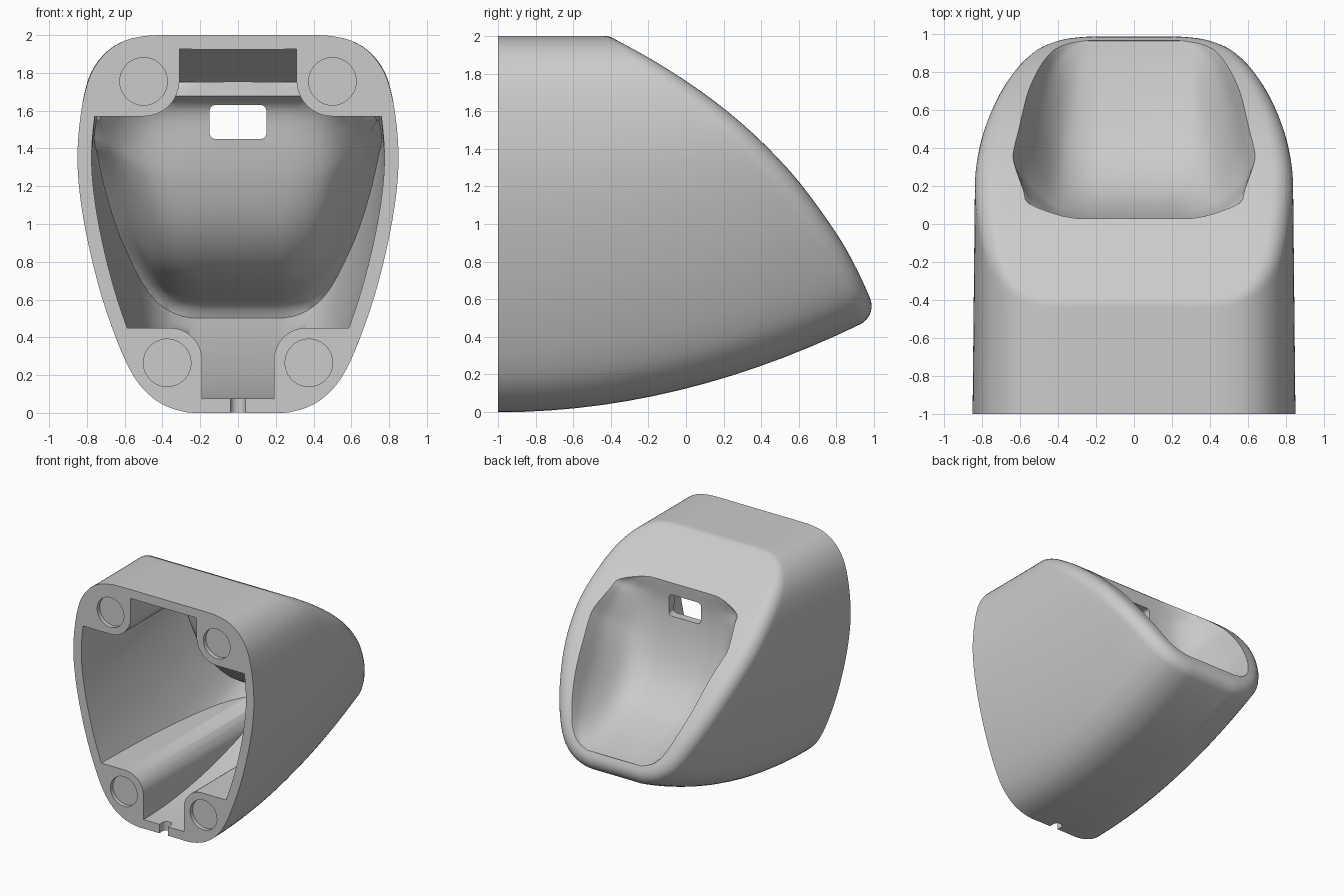
import bpy, bmesh, math
from mathutils import Vector

cube = bpy.data.objects.get("Cube")
if cube:
    bpy.data.objects.remove(cube)

WALL = 0.075

plastic = bpy.data.materials.new("light_grey_plastic")
plastic.use_nodes = True
GREY = (0.6, 0.6, 0.6, 1)
plastic.diffuse_color = GREY
plastic.node_tree.nodes["Principled BSDF"].inputs["Base Color"].default_value = GREY


# ---------- curve helpers ----------
def smooth(points, k):
    """Smooth curve through the points, k samples per span."""
    p = [Vector(q) for q in points]
    p = [2 * p[0] - p[1]] + p + [2 * p[-1] - p[-2]]
    out = []
    for a, b, c, d in zip(p, p[1:], p[2:], p[3:]):
        for j in range(k):
            t = j / k
            out.append(0.5 * (2 * b + (c - a) * t + (2 * a - 5 * b + 4 * c - d) * t * t
                              + (3 * b - a - 3 * c + d) * t ** 3))
    return out + [p[-2]]


class Path:
    """Polyline that can be evaluated by arc length."""
    def __init__(self, pts):
        self.pts, self.len = pts, [0]
        for a, b in zip(pts, pts[1:]):
            self.len.append(self.len[-1] + (b - a).length)
        self.total = self.len[-1]

    def at(self, v):
        i = 0
        while i < len(self.pts) - 2 and self.len[i + 1] < v:
            i += 1
        f = (v - self.len[i]) / (self.len[i + 1] - self.len[i])
        return self.pts[i].lerp(self.pts[i + 1], f)

    def solve(self, test):
        lo, hi = 0, self.total
        for _ in range(40):
            mid = (lo + hi) / 2
            lo, hi = (mid, hi) if test(self.at(mid)) else (lo, mid)
        return lo


def tangents(p):
    n = len(p) - 1
    return [(p[min(i + 1, n)] - p[max(i - 1, 0)]).normalized() for i in range(n + 1)]


# ---------- mesh helpers ----------
def loft(name, rings, caps):
    """Closed solid through the rings, with the given faces closing its ends."""
    n = len(rings[0])
    faces = [(k * n + i, k * n + (i + 1) % n, (k + 1) * n + (i + 1) % n, (k + 1) * n + i)
             for k in range(len(rings) - 1) for i in range(n)]
    mesh = bpy.data.meshes.new(name)
    mesh.from_pydata([tuple(v) for r in rings for v in r], [], faces + caps)
    bm = bmesh.new()
    bm.from_mesh(mesh)
    bmesh.ops.remove_doubles(bm, verts=bm.verts, dist=0.0002)
    if bm.calc_volume(signed=True) < 0:
        bmesh.ops.reverse_faces(bm, faces=bm.faces)
    bm.to_mesh(mesh)
    bm.free()
    ob = bpy.data.objects.new(name, mesh)
    bpy.context.scene.collection.objects.link(ob)
    return ob


def prism(name, outline, axis, lo, hi):
    """Outline extruded along y or z."""
    place = (lambda a, b, d: (a, d, b)) if axis == "y" else (lambda a, b, d: (a, b, d))
    n = len(outline)
    return loft(name, [[place(a, b, d) for a, b in outline] for d in (lo, hi)],
                [tuple(range(n - 1, -1, -1)), tuple(range(n, 2 * n))])


def subtract(ob, cutter):
    cutter.hide_render = True
    mod = ob.modifiers.new("cut", 'BOOLEAN')
    mod.operation, mod.object = 'DIFFERENCE', cutter
    for solver in ('EXACT', 'MANIFOLD', 'FLOAT'):
        mod.solver = solver
        bpy.context.view_layer.update()
        graph = bpy.context.evaluated_depsgraph_get()
        mesh = bpy.data.meshes.new_from_object(ob.evaluated_get(graph), depsgraph=graph)
        if len(mesh.polygons):
            ob.data = mesh
            break
    ob.modifiers.clear()
    bpy.data.objects.remove(cutter)


def arc(cx, cz, r, a0, a1, n):
    return [(cx + r * math.cos(math.radians(a0 + (a1 - a0) * i / n)),
             cz + r * math.sin(math.radians(a0 + (a1 - a0) * i / n))) for i in range(n + 1)]


# ---------- defining curves ----------
HALF = smooth([(0, 0), (.14, 0), (.27, .003), (.4, .045), (.5, .125), (.57, .225), (.64, .38),
               (.72, .61), (.785, .86), (.83, 1.1), (.85, 1.32), (.84, 1.52), (.81, 1.7),
               (.765, 1.82), (.69, 1.915), (.6, 1.97), (.5, 1.994), (.4, 2), (.2, 2), (0, 2)], 3)
SLOPE = smooth([(-.6, 2.11), (-.41, 2), (-.2, 1.885), (0, 1.76), (.2, 1.615), (.4, 1.44),
                (.6, 1.225), (.8, .95), (.9, .775), (.97, .625), (1.04, .45), (1.1, .28)], 6)


def wall_point(x, s, y):
    """Wall sweeps back along a rising arc, fading out toward the top."""
    rise = .126 * (y + 1) ** 2 * (1 - (s / 2) ** 3)
    return Vector((x * (1 - .012 * (y + 1)), y, s + rise))


def body(name, inset, radius, y0):
    """Swept wall cut by the curved slope, with a rounded edge between them."""
    half = [p + inset * Vector((-t.y, t.x)) for p, t in zip(HALF, tangents(HALF))]
    half[0].x = half[-1].x = 0
    slope = Path([p + inset * Vector((t.y, -t.x)) for p, t in zip(SLOPE, tangents(SLOPE))])
    cut_v = [slope.solve(lambda q: wall_point(x, s, q.x).z < q.y) for x, s in half]
    corner = [wall_point(x, s, slope.at(v).x) for (x, s), v in zip(half, cut_v)]
    flat = [Vector((c.x, v)) for c, v in zip(corner, cut_v)]
    edge3, edge2 = tangents(corner), tangents(flat)
    middle = (max(cut_v) + min(cut_v)) / 2
    columns = []
    for i, (x, s) in enumerate(half):
        c, v = corner[i], cut_v[i]
        run = (c - wall_point(x, s, c.y - .02)).normalized()
        down = (slope.at(v + .02) - slope.at(v - .02)).normalized()
        out = run.cross(edge3[i])
        spread = max(out.length, .3)
        bend = out.angle(Vector((0, -down.y, down.x)))
        back = radius * math.tan(bend / 2)
        y_end = c.y - back / spread * run.y
        col = [wall_point(x, s, y0 + (y_end - y0) * k / 14) for k in range(15)]
        start = col[-1]
        inner = flat[i] + back * Vector((edge2[i].y, -edge2[i].x))
        if x == 0:
            inner.x = 0
        q = slope.at(inner.y)
        land, w = Vector((inner.x, q.x, q.y)), math.cos(bend / 2)
        for k in range(1, 8):
            t = k / 7
            a, b, d = (1 - t) ** 2, 2 * t * (1 - t) * w, t * t
            col.append((start * a + c * b + land * d) / (a + b + d))
        for k in range(1, 11):
            f = 1 - k / 10
            q = slope.at(middle + (inner.y - middle) * f)
            col.append(Vector((inner.x * f, q.x, q.y)))
        columns.append(col)
    rings = [list(r) + [Vector((-p.x, p.y, p.z)) for p in r[-2:0:-1]] for r in zip(*columns)]
    return loft(name, rings, [tuple(range(len(rings[0]) - 1, -1, -1))])


def bowl(name, grow, fillet):
    """Scooped pocket: U sections down the slope, flaring by the fillet radius at the shell."""
    slope = Path(SLOPE)
    rows = smooth([(.03, .3), (.05, .4), (.11, .55), (.18, .577), (.33, .628), (.4, .625), (.5, .6),
                   (.6, .577), (.7, .55), (.8, .505), (.87, .46), (.92, .41), (.95, .34),
                   (.965, .25)], 3)
    vs = [slope.solve(lambda q: q.x < y) for y, _ in rows]
    first, last = slope.at(vs[0]), slope.at(vs[-1])
    floor = Path(smooth([first, (.018, 1.5), (.07, 1.22), (.17, .99), (.35, .81), (.6, .71),
                         (.84, .655), last], 6))
    section = smooth([(1, 0), (.9, .42), (.7, .82), (.47, .97), (.24, .995), (0, 1)], 4)
    rings = []
    for (y, w), v in zip(rows, vs):
        f = (v - vs[0]) / (vs[-1] - vs[0]) * floor.total
        top, low = slope.at(v), floor.at(f)
        t = (floor.at(f + .01) - floor.at(f - .01)).normalized()
        d = slope.at(v + .01) - slope.at(v - .01)
        lid = top + .2 * Vector((-d.y, d.x)).normalized()
        side = [(w + grow + fillet, lid.x, lid.y)]
        for a, b in section:
            p = top.lerp(low, b)
            depth = min((p - q).length for q in slope.pts) - WALL
            rest = fillet - max(0, min(fillet, depth))
            g = grow + fillet - math.sqrt(fillet ** 2 - rest ** 2)
            p = p + g * b * Vector((t.y, -t.x))
            side.append(((w + g) * a, p.x, p.y))
        rings.append(side + [(-x, yy, z) for x, yy, z in side[-2::-1]])
    # ends closed by strips between mirrored points
    n, end = len(rings[0]), (len(rings) - 1) * len(rings[0])
    strips = [tuple(dict.fromkeys((i, i + 1, n - 2 - i, n - 1 - i))) for i in range(n // 2)]
    caps = [s[::-1] for s in strips] + [tuple(end + i for i in s) for s in strips]
    return loft(name, rings, caps)


# ---------- hollow interior, leaving four mounting ridges and the pocket wall ----------
cavity = body("cavity", WALL, .05, -1.1)
for sx in (1, -1):
    upper = [(1, 2.2), (.31, 2.2)] + arc(.5, 1.76, .19, 180, 270, 10) + [(1, 1.57)]
    lower = [(1, -.2), (.19, -.2)] + arc(.36, .28, .17, 180, 90, 10) + [(1, .45)]
    for outline in (upper, lower):
        subtract(cavity, prism("ridge", [(sx * x, z) for x, z in outline], "y", -1.3, 1.3))
subtract(cavity, bowl("pocket_wall", WALL, .12))

# ---------- housing ----------
housing = body("housing", 0, .11, -1)
subtract(housing, cavity)
subtract(housing, bowl("pocket", .006, 0))

# window through the pocket wall
window = []
for cx, cz, a in ((.12, 1.6, 0), (-.12, 1.6, 90), (-.12, 1.48, 180), (.12, 1.48, 270)):
    window += arc(cx, cz, .03, a, a + 90, 5)
subtract(housing, prism("window", window, "y", -.4, .14))

# round recesses in the mounting pads
for x, z in ((.5, 1.755), (.375, .265)):
    for sx in (1, -1):
        subtract(housing, prism("recess", arc(sx * x, z, .126, 0, 350, 35), "y", -1.1, -.965))

# cable notch in the lower lip
slot = arc(0, -.96, .04, 0, 180, 12) + [(-.04, -1.1), (.04, -1.1)]
subtract(housing, prism("notch", slot, "z", -.1, .12))

# ---------- finish ----------
housing.data.materials.clear()
housing.data.materials.append(plastic)
for face in housing.data.polygons:
    face.material_index = 0
bpy.ops.object.select_all(action='DESELECT')
housing.select_set(True)
bpy.context.view_layer.objects.active = housing
bpy.ops.object.shade_smooth_by_angle(angle=math.radians(30))
